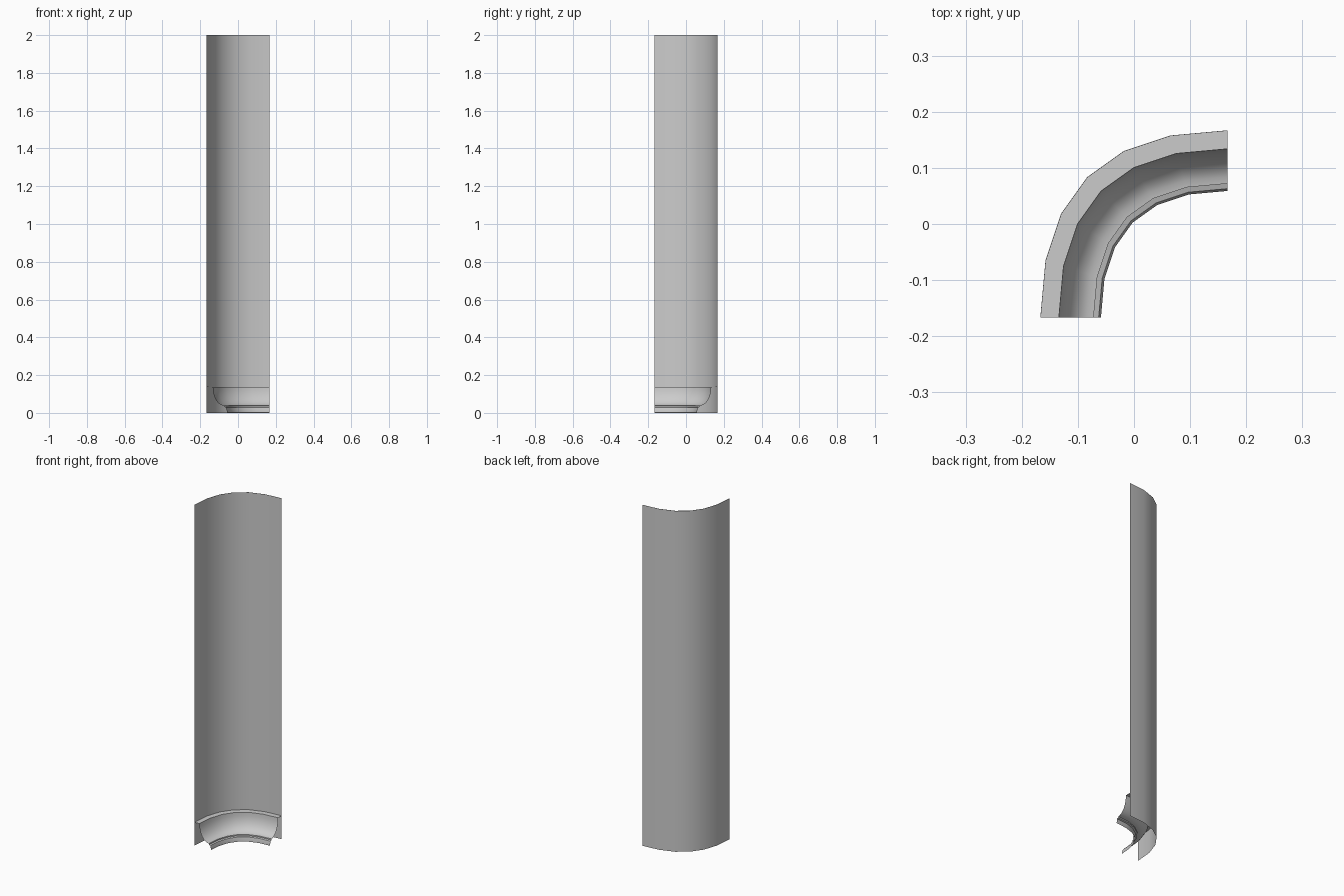
import bpy, bmesh, math

cube = bpy.data.objects.get("Cube")
if cube:
    bpy.data.objects.remove(cube, do_unlink=True)

HALF = 0.167      # half the footprint
HEIGHT = 2.0
SEGMENTS = 6      # steps along the quarter curve
GAP = 0.001       # thickness of the thin wall
LEDGE = 0.138     # height of the moulding's top

grey = bpy.data.materials.new("plaster_grey")
grey.use_nodes = True
colour = (0.6, 0.6, 0.6, 1)
grey.diffuse_color = colour
grey.node_tree.nodes["Principled BSDF"].inputs["Base Color"].default_value = colour


def path_point(depth, t):
    """Quarter curve, moved in from the outer wall by depth."""
    size = 2 * HALF - depth
    x = HALF - size * (1 - t * t)
    y = -HALF + size * (1 - (1 - t) ** 2)
    return x, y


def sweep(name, profile):
    """Carry a (depth, height) profile along the quarter curve."""
    bm = bmesh.new()
    rows = [[bm.verts.new((*path_point(d, i / SEGMENTS), z))
             for i in range(SEGMENTS + 1)] for d, z in profile]
    for low, high in zip(rows, rows[1:]):
        for i in range(SEGMENTS):
            bm.faces.new((low[i], high[i], high[i + 1], low[i + 1]))
    mesh = bpy.data.meshes.new(name)
    bm.to_mesh(mesh)
    bm.free()
    mesh.materials.append(grey)
    obj = bpy.data.objects.new(name, mesh)
    bpy.context.collection.objects.link(obj)
    bpy.ops.object.select_all(action="DESELECT")
    obj.select_set(True)
    bpy.context.view_layer.objects.active = obj
    bpy.ops.object.shade_smooth_by_angle(angle=math.radians(35))
    return obj


# Curved wall: full-height outer skin, inner skin down to the ledge
sweep("curved_wall", [(0, 0), (0, HEIGHT), (GAP, HEIGHT), (GAP, LEDGE)])

# Moulding: flat ledge, hollow cove, then a small stepped lip
cove = []
for k in range(9):
    a = math.radians(90) * k / 8
    cove.append((0.033 + 0.062 * (1 - math.cos(a)), LEDGE - 0.1 * math.sin(a)))
lip = [(0.095, 0.031), (0.104, 0.028), (0.108, 0.01), (0.108, 0.003)]
sweep("cove_moulding", [(GAP, LEDGE)] + cove + lip)
